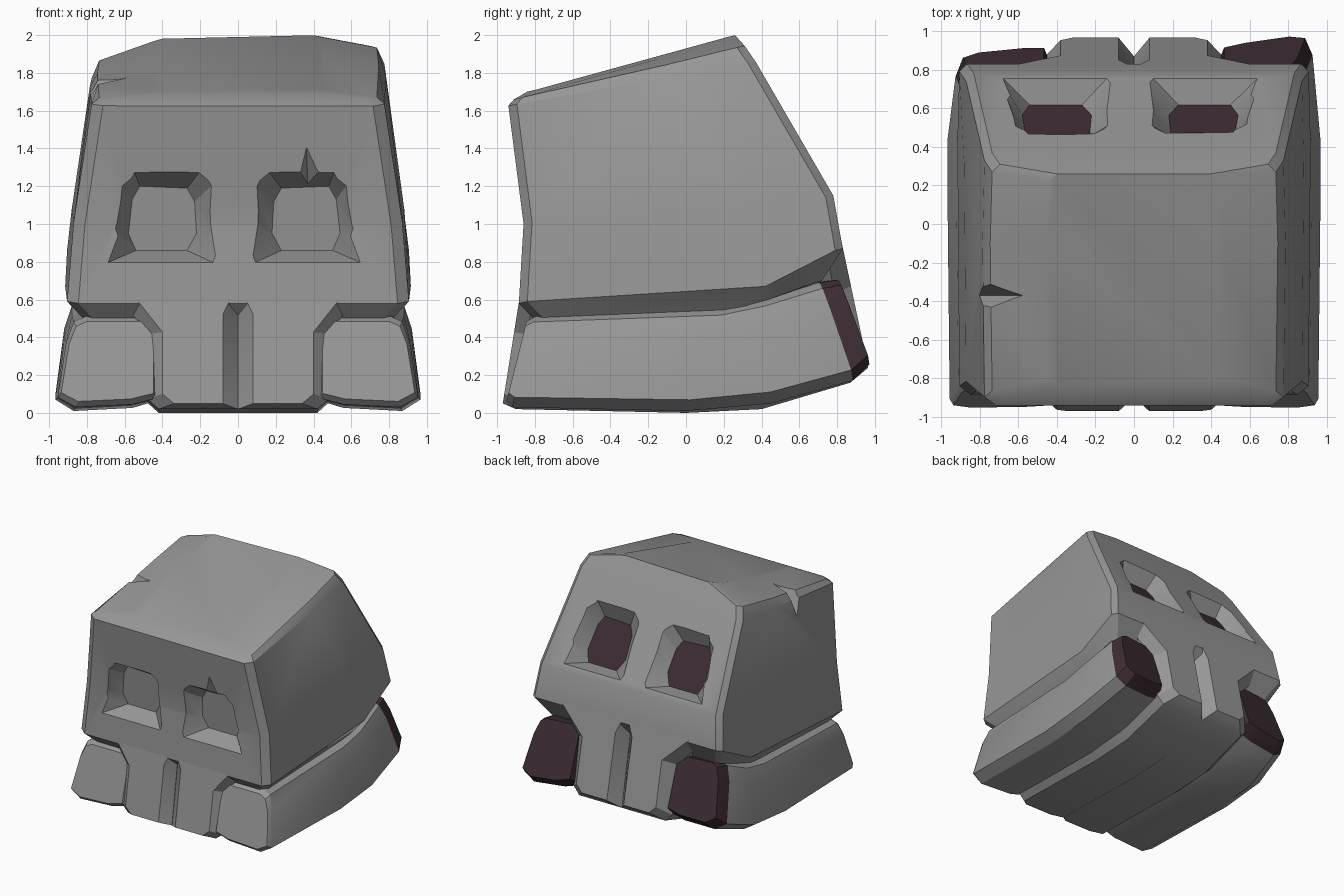
import bpy, bmesh, math
from mathutils import Vector

if "Cube" in bpy.data.objects:
    bpy.data.objects.remove(bpy.data.objects["Cube"])


def material(name, rgb):
    m = bpy.data.materials.new(name)
    m.use_nodes = True
    m.diffuse_color = (*rgb, 1)
    node = next(n for n in m.node_tree.nodes if n.type == "BSDF_PRINCIPLED")
    node.inputs["Base Color"].default_value = (*rgb, 1)
    node.inputs["Roughness"].default_value = 0.9
    return m


STONE = material("stone grey", (0.31, 0.31, 0.31))
DARK = material("dark plum", (0.047, 0.026, 0.034))


def loft(name, rings, dark_end=False):
    """Skin a list of equal-sized rings and cap both ends."""
    bm = bmesh.new()
    loops = [[bm.verts.new(p) for p in ring] for ring in rings]
    n = len(loops[0])
    bm.faces.new(loops[0])
    for a, b in zip(loops, loops[1:]):
        for i in range(n):
            f = bm.faces.new((a[i], a[(i + 1) % n], b[(i + 1) % n], b[i]))
            f.material_index = int(dark_end and b is loops[-1])
    bm.faces.new(loops[-1]).material_index = int(dark_end)
    return finish(name, bm)


def finish(name, bm):
    bmesh.ops.recalc_face_normals(bm, faces=bm.faces)
    mesh = bpy.data.meshes.new(name)
    bm.to_mesh(mesh)
    bm.free()
    obj = bpy.data.objects.new(name, mesh)
    bpy.context.collection.objects.link(obj)
    mesh.materials.append(STONE)
    mesh.materials.append(DARK)
    return obj


def smooth(obj, degrees=25):
    bpy.ops.object.select_all(action="DESELECT")
    obj.select_set(True)
    bpy.context.view_layer.objects.active = obj
    bpy.ops.object.shade_smooth_by_angle(angle=math.radians(degrees))


def cut(obj, cutter):
    bpy.context.view_layer.objects.active = obj
    mod = obj.modifiers.new("cut", "BOOLEAN")
    mod.operation = "DIFFERENCE"
    mod.solver = "EXACT"
    mod.object = cutter
    bpy.ops.object.modifier_apply(modifier=mod.name)
    bpy.data.objects.remove(cutter)


def head_ring(front, mid, back, w, tilt=0.0):
    """Chamfered outline: front, side-middle and back given as (y, z)."""
    (fy, fz), (my, mz), (by, bz) = front, mid, back
    half = [(w - 0.06, fy, fz), (w, fy + 0.045, fz + 0.01), (w + 0.01, my, mz),
            (w, by - 0.04, bz - 0.01), (w - 0.04, by, bz)]
    ring = half + [(-x, y, z) for x, y, z in reversed(half)]
    return [(x, y, z + tilt * x * (y + 0.9)) for x, y, z in ring]


# Head block, from its underside up to the domed, sloping crown
head = loft("head", [
    head_ring((-0.80, 0.49), (0.30, 0.55), (0.72, 0.70), 0.82),
    head_ring((-0.885, 0.58), (0.42, 0.67), (0.83, 0.87), 0.905),
    head_ring((-0.86, 1.00), (0.30, 1.08), (0.78, 1.15), 0.87),
    head_ring((-0.94, 1.625), (-0.1, 1.75), (0.37, 1.82), 0.775, 0.04),
    head_ring((-0.91, 1.66), (-0.1, 1.82), (0.31, 1.91), 0.735, 0.04),
    head_ring((-0.84, 1.70), (-0.1, 1.88), (0.26, 1.99), 0.44, 0.02),
])

# Eye sockets: tapered recesses cut into both faces
RIM = [(.12, .80), (.11, 1.0), (.11, 1.21), (.18, 1.28),
       (.53, 1.28), (.60, 1.21), (.64, .98), (.66, .80)]
FLOOR = [(.25, .86), (.20, .95), (.21, 1.12), (.25, 1.19),
         (.50, 1.20), (.54, 1.13), (.56, .95), (.52, .86)]


def socket(side, origin, up, inward, depth):
    def place(points, d):
        return [Vector((side * u - 0.02, 0, 0)) + origin + up * (v - 0.8) + inward * d
                for u, v in points]
    mouth = [(a + (a - c) * 0.6, b + (b - d) * 0.6)
             for (a, b), (c, d) in zip(RIM, FLOOR)]
    return loft("socket_cutter", [place(mouth, -0.6 * depth), place(FLOOR, depth)])


back_origin = Vector((0, 0.755, 1.19))
back_up = Vector((0, -0.522, 0.853))
back_in = Vector((0, -0.853, -0.522))
for s in (1, -1):
    cut(head, socket(s, Vector((0, -0.865, 0.8)), Vector((0, -0.09, 1)),
                     Vector((0, 1, 0)), 0.14))
    cut(head, socket(s, back_origin, back_up * 1.13, back_in, 0.12))


# Chips: one broken out of the crown edge, one above an eye
def wedge(points):
    bm = bmesh.new()
    for p in points:
        bm.verts.new(p)
    bmesh.ops.convex_hull(bm, input=bm.verts)
    return finish("chip_cutter", bm)


cut(head, wedge([(-1.0, -0.17, 1.88), (-0.47, -0.37, 1.88),
                 (-1.0, -0.62, 1.88), (-0.82, -0.37, 1.53)]))
cut(head, wedge([(0.36, -0.96, 1.48), (0.28, -0.96, 1.22),
                 (0.50, -0.96, 1.24), (0.37, -0.78, 1.20)]))

# Rear socket floors are dark
for f in head.data.polygons:
    depth = (f.center - back_origin).dot(back_in)
    facing = f.normal.dot(-back_in) > 0.98
    f.material_index = int(facing and abs(depth - 0.12) < 0.02)
smooth(head)


# Tooth columns: two blocks side by side, flared at the top where they join
# the face and tapered at the ends to leave a pointed groove
def column_ring(s, x0, x1, low, high, flare=0.2):
    outline = [(x0, 0), (x1 - 0.06, 0), (x1, 0.08), (x1, 0.6),
               (x1 + flare, 1), (0, 1), (x0, 0.75)]
    return [(s * x, low[0] + (high[0] - low[0]) * v,
             low[1] + (high[1] - low[1]) * v) for x, v in outline]


# Cheek bars: long blocks on either side, with dark rear ends
SECTION = [(.43, .10), (.56, .03), (.87, 0), (.965, .11),
           (.92, .72), (.88, .94), (.82, 1), (.43, 1)]


def bar_ring(s, low, high, inset=1.0, taper=0.0, shift=0.0, skew=0.0):
    ring = []
    for x, v in SECTION:
        x = 0.69 + (x - 0.69) * inset - (taper if x > 0.69 else 0)
        v = 0.5 + (v - 0.5) * inset
        y = low[0] + (high[0] - low[0]) * v + shift + skew * s * (x - 0.69)
        ring.append((s * x, y, low[1] + (high[1] - low[1]) * v))
    return ring


for s, label in ((1, "left"), (-1, "right")):
    column = loft("tooth_column_" + label, [
        column_ring(s, 0.08, 0.40, (-0.97, 0.05), (-0.87, 0.68)),
        column_ring(s, 0.001, 0.48, (-0.90, 0.02), (-0.80, 0.68)),
        column_ring(s, 0.001, 0.48, (0.0, 0.0), (0.0, 0.68), 0.1),
        column_ring(s, 0.001, 0.48, (0.4, 0.02), (0.4, 0.75), 0.1),
        column_ring(s, 0.001, 0.47, (0.87, 0.16), (0.73, 0.94), 0.3),
        column_ring(s, 0.08, 0.38, (0.965, 0.24), (0.812, 0.96), 0.3),
    ])
    smooth(column)
    rear = dict(taper=0.04, shift=-0.015 if s > 0 else -0.07, skew=0.12)
    bar = loft("cheek_bar_" + label, [
        bar_ring(s, (-0.955, 0.045), (-0.84, 0.50), 0.93, 0.01),
        bar_ring(s, (-0.92, 0.03), (-0.80, 0.51), 1.0, 0.01),
        bar_ring(s, (0.0, 0.01), (0.2, 0.55)),
        bar_ring(s, (0.45, 0.05), (0.42, 0.60)),
        bar_ring(s, (0.88, 0.17), (0.71, 0.69), **rear),
        bar_ring(s, (0.985, 0.22), (0.80, 0.74), 0.86, **rear),
    ], dark_end=True)
    smooth(bar)
